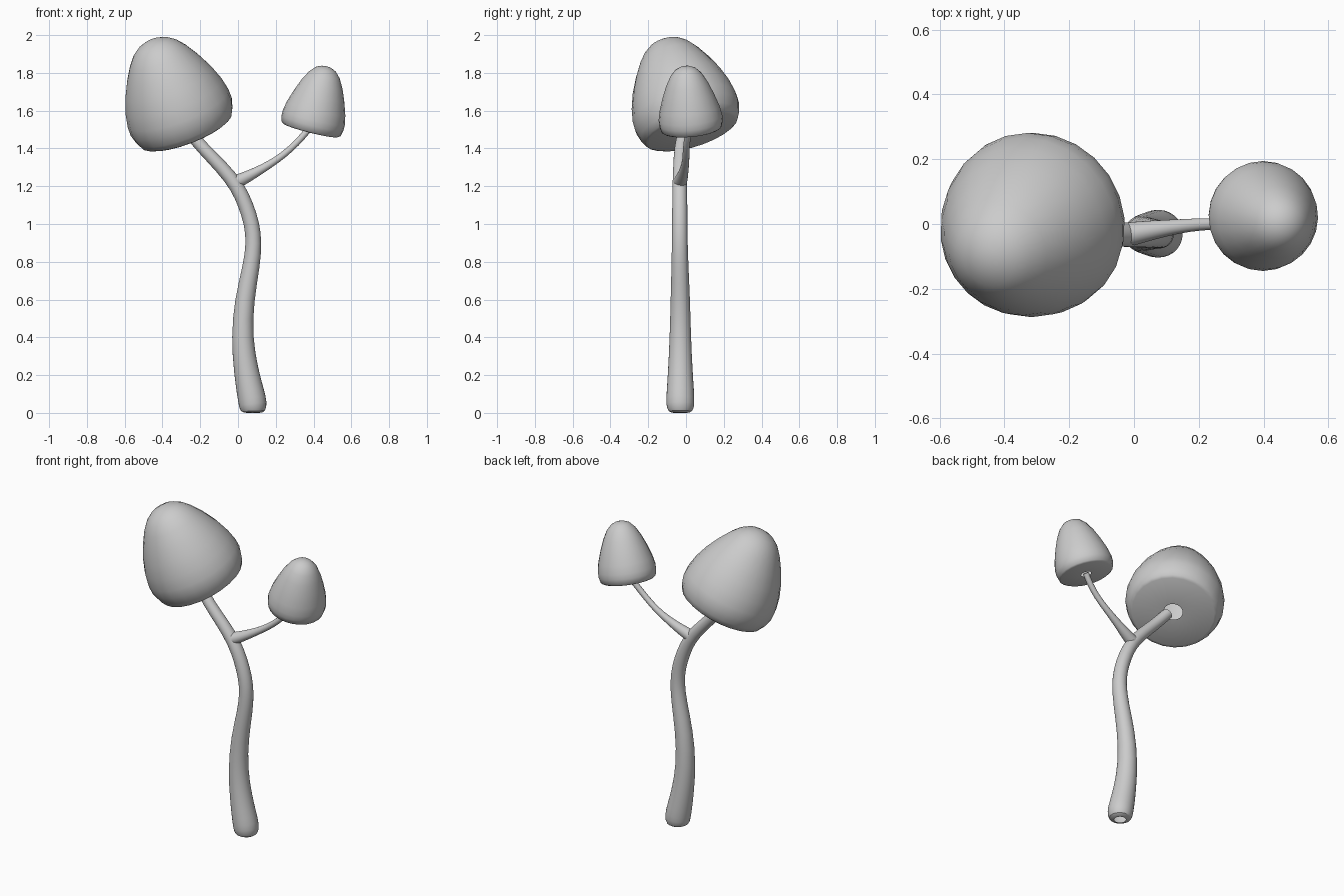
import bpy, bmesh
from math import pi, cos, sin
from mathutils import Vector

if "Cube" in bpy.data.objects:
    bpy.data.objects.remove(bpy.data.objects["Cube"])


def finish(name, rings, tip=None, subsurf=0):
    """Skin a list of vertex rings into a smooth mesh object."""
    bm = bmesh.new()
    loops = [[bm.verts.new(p) for p in ring] for ring in rings]
    n = len(loops[0])
    for a, b in zip(loops, loops[1:]):
        for i in range(n):
            j = (i + 1) % n
            bm.faces.new((a[i], a[j], b[j], b[i]))
    if tip is not None:
        t = bm.verts.new(tip)
        for i in range(n):
            bm.faces.new((loops[-1][i], loops[-1][(i + 1) % n], t))
    me = bpy.data.meshes.new(name)
    bm.to_mesh(me)
    bm.free()
    ob = bpy.data.objects.new(name, me)
    bpy.context.collection.objects.link(ob)
    if subsurf:
        mod = ob.modifiers.new("smooth", 'SUBSURF')
        mod.levels = mod.render_levels = subsurf
    bpy.ops.object.select_all(action='DESELECT')
    ob.select_set(True)
    bpy.context.view_layer.objects.active = ob
    bpy.ops.object.shade_smooth_by_angle(angle=0.9)
    return ob


def circle(center, axis, radius, n):
    axis = axis.normalized()
    u = (Vector((0, 1, 0)).cross(axis)).normalized()
    v = axis.cross(u)
    return [center + radius * (cos(2 * pi * i / n) * u + sin(2 * pi * i / n) * v)
            for i in range(n)]


def tube(name, path, n=14):
    """Tapered tube through (x, y, z, radius) points."""
    pts = [Vector(p[:3]) for p in path]
    rings = []
    for i, p in enumerate(path):
        d = pts[min(i + 1, len(pts) - 1)] - pts[max(i - 1, 0)]
        rings.append(circle(pts[i], d, p[3], n))
    return finish(name, rings, subsurf=1)


def cap(name, base, axis, profile, n=24):
    """Mushroom cap: (radius, height) profile turned about a tilted axis."""
    base, axis = Vector(base), Vector(axis).normalized()
    rings = [circle(base + axis * h, axis, r, n) for r, h in profile[:-1]]
    return finish(name, rings, tip=base + axis * profile[-1][1])


# Main stem, open at the foot, bending up into the large cap
tube("main_stem", [
    (0.08, -0.03, 0.0, 0.035), (0.08, -0.03, 0.004, 0.068),
    (0.08, -0.03, 0.045, 0.078), (0.066, -0.03, 0.11, 0.075),
    (0.043, -0.03, 0.22, 0.067), (0.02, -0.03, 0.40, 0.058),
    (0.033, -0.03, 0.60, 0.053), (0.072, -0.032, 0.78, 0.046),
    (0.085, -0.033, 0.90, 0.043), (0.074, -0.033, 1.0, 0.042),
    (0.042, -0.033, 1.1, 0.041), (-0.003, -0.033, 1.2, 0.040),
    (-0.085, -0.032, 1.30, 0.037), (-0.19, -0.03, 1.405, 0.034),
    (-0.26, -0.01, 1.49, 0.034)])

# Side branch carrying the small cap
tube("side_branch", [
    (-0.005, -0.03, 1.225, 0.038), (0.05, -0.02, 1.25, 0.032),
    (0.13, -0.008, 1.293, 0.023), (0.21, 0.0, 1.342, 0.019),
    (0.28, 0.0, 1.398, 0.018), (0.34, 0.008, 1.46, 0.018),
    (0.38, 0.02, 1.51, 0.018)], n=12)

# Large cap with a flat underside and a hole around the stem
cap("large_cap", (-0.27, 0.03, 1.488), (-0.38, -0.30, 1.0), [
    (0.055, 0.0), (0.238, 0.0), (0.255, 0.008), (0.272, 0.04),
    (0.286, 0.09), (0.285, 0.14), (0.271, 0.21), (0.243, 0.29),
    (0.204, 0.37), (0.162, 0.44), (0.125, 0.487), (0.085, 0.518),
    (0.04, 0.535), (0, 0.54)])

# Small cap
cap("small_cap", (0.385, 0.03, 1.497), (0.25, -0.10, 1.0), [
    (0.03, 0.0), (0.150, 0.0), (0.161, 0.007), (0.169, 0.04),
    (0.169, 0.07), (0.159, 0.12), (0.136, 0.19), (0.112, 0.25),
    (0.084, 0.302), (0.055, 0.333), (0.027, 0.346), (0, 0.35)])
